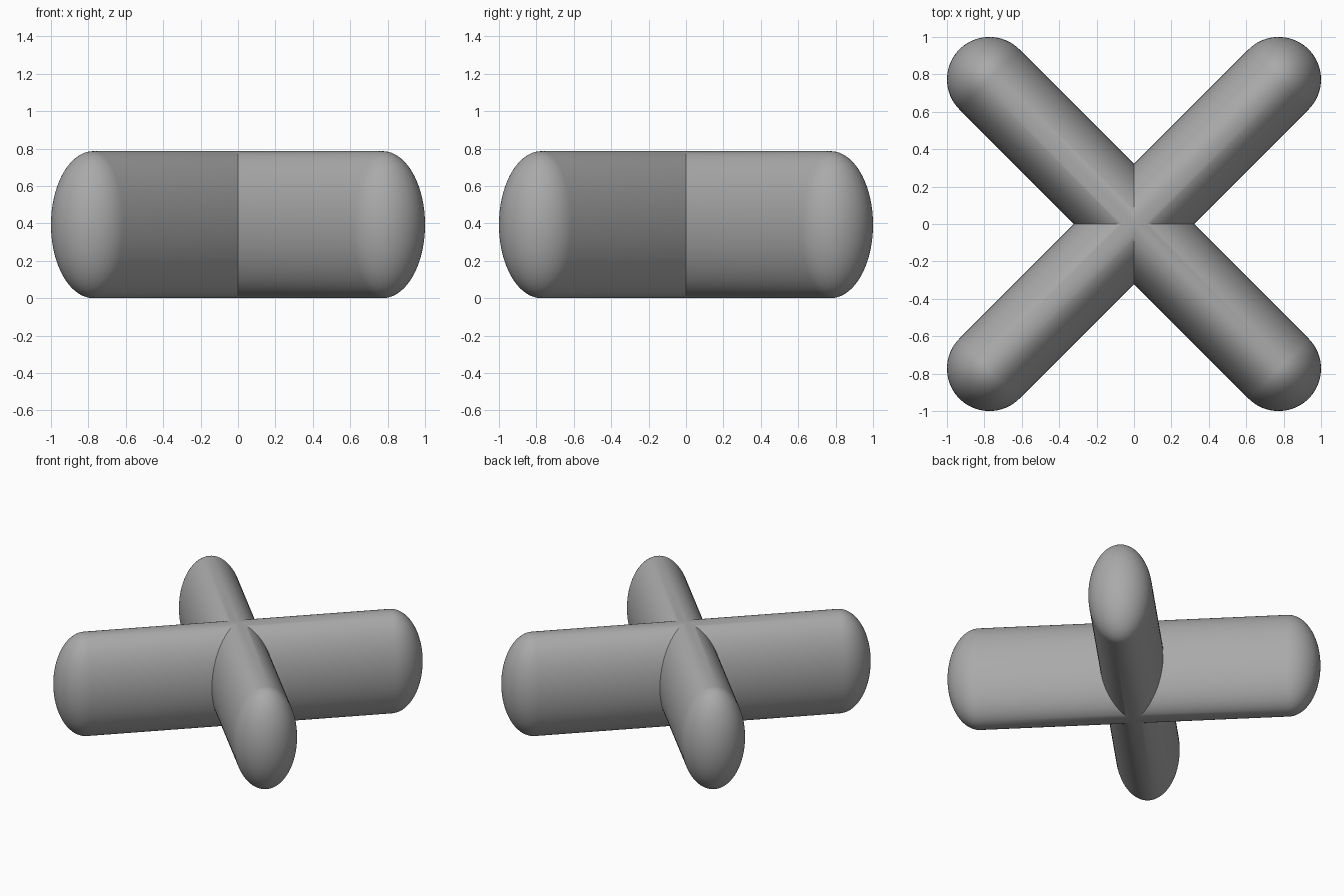
import bpy
import bmesh
import math
from mathutils import Matrix, Vector

if "Cube" in bpy.data.objects:
    bpy.data.objects.remove(bpy.data.objects["Cube"])

HALF_WIDTH = 0.227      # horizontal radius of each bar
HALF_HEIGHT = 0.393     # vertical radius of each bar
REACH = (1 - HALF_WIDTH) * math.sqrt(2)   # centre to start of rounded cap
SIDES, CAP_STEPS = 96, 20

grey = bpy.data.materials.new("mid_grey")
grey.diffuse_color = (0.4, 0.4, 0.4, 1)
grey.use_nodes = True
grey.node_tree.nodes["Principled BSDF"].inputs["Base Color"].default_value = grey.diffuse_color


def add_arm(target, angle):
    """Revolve a round-ended arm, mitre its inner end, then stretch and turn it."""
    bm = bmesh.new()
    # Profile: straight side followed by a quarter-circle cap
    points = [(0, HALF_WIDTH)]
    for i in range(CAP_STEPS + 1):
        t = math.pi / 2 * i / CAP_STEPS
        points.append((REACH + HALF_WIDTH * math.sin(t), HALF_WIDTH * math.cos(t)))
    verts = [bm.verts.new((x, 0, r)) for x, r in points]
    edges = [bm.edges.new(pair) for pair in zip(verts, verts[1:])]
    bmesh.ops.spin(bm, geom=verts + edges, cent=(0, 0, 0), axis=(1, 0, 0),
                   angle=2 * math.pi, steps=SIDES, use_merge=False)
    bmesh.ops.remove_doubles(bm, verts=bm.verts, dist=1e-5)

    # Mitre cuts where neighbouring arms meet
    for side in (1, -1):
        bmesh.ops.bisect_plane(bm, geom=bm.verts[:] + bm.edges[:] + bm.faces[:],
                               dist=1e-6, plane_co=(0, 0, 0),
                               plane_no=Vector((-1, side, 0)).normalized(),
                               clear_outer=True)
    bm.transform(Matrix.Translation((0, 0, HALF_HEIGHT))
                 @ Matrix.Rotation(angle, 4, 'Z')
                 @ Matrix.Diagonal((1, 1, HALF_HEIGHT / HALF_WIDTH, 1)))
    temp = bpy.data.meshes.new("arm_temp")
    bm.to_mesh(temp)
    bm.free()
    target.from_mesh(temp)
    bpy.data.meshes.remove(temp)


# Four diagonal arms welded into one cross
cross = bmesh.new()
for k in range(4):
    add_arm(cross, math.pi / 4 + k * math.pi / 2)
bmesh.ops.remove_doubles(cross, verts=cross.verts, dist=1e-4)
bmesh.ops.recalc_face_normals(cross, faces=cross.faces)
mesh = bpy.data.meshes.new("rounded_cross")
cross.to_mesh(mesh)
cross.free()
mesh.materials.append(grey)
obj = bpy.data.objects.new("rounded_cross", mesh)
bpy.context.collection.objects.link(obj)

# Smooth surfaces with crisp mitre seams
bpy.context.view_layer.objects.active = obj
obj.select_set(True)
bpy.ops.object.shade_smooth_by_angle(angle=math.radians(30))
